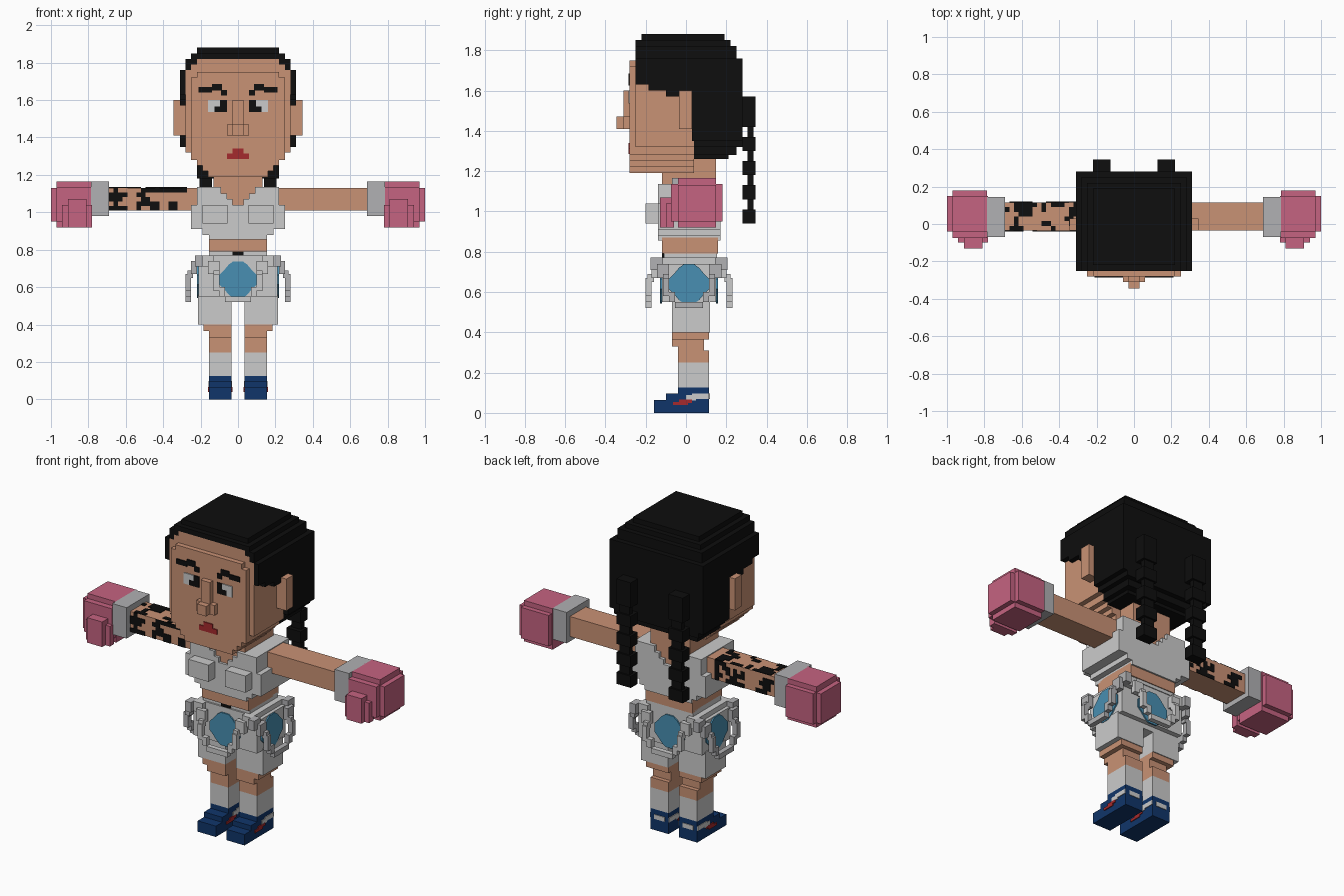
import bpy, bmesh, math, random

random.seed(4)


def srgb(r, g, b):
    f = lambda c: (c / 255 / 12.92) if c < 10 else ((c / 255 + 0.055) / 1.055) ** 2.4
    return (f(r), f(g), f(b), 1)


MATS = {}
for name, col in {"skin": (201, 146, 117), "black": (14, 14, 14), "white": (203, 203, 203),
                  "grey": (177, 177, 179), "pink": (197, 99, 129), "light_blue": (72, 143, 178),
                  "navy": (16, 53, 106), "red": (165, 42, 45)}.items():
    MATS[name] = bpy.data.materials.new(name)
    MATS[name].diffuse_color = srgb(*col)


def finish(name, mat, bm):
    bmesh.ops.recalc_face_normals(bm, faces=bm.faces)
    me = bpy.data.meshes.new(name)
    bm.to_mesh(me)
    bm.free()
    me.materials.append(MATS[mat])
    bpy.context.collection.objects.link(bpy.data.objects.new(name, me))


def part(name, mat, boxes, mirror=False):
    """One object from boxes (x0, x1, y0, y1, z0, z1), optionally mirrored in x."""
    if mirror:
        boxes = boxes + [(-b[1], -b[0]) + tuple(b[2:]) for b in boxes]
    bm = bmesh.new()
    for b in boxes:
        vs = bmesh.ops.create_cube(bm, size=1)["verts"]
        for v in vs:
            for i in range(3):
                v.co[i] = b[2 * i] if v.co[i] < 0 else b[2 * i + 1]
    finish(name, mat, bm)


def rows(table, y0, y1):
    """Centred slabs from (half width, z0, z1)."""
    return [(-w, w, y0, y1, a, b) for w, a, b in table]


# Head: stepped jaw, raised face panel, nose and ears
jaw = [(.16, 1.19, 1.22), (.19, 1.22, 1.25), (.22, 1.25, 1.28), (.25, 1.28, 1.32)]
part("head", "skin", rows(jaw + [(.28, 1.32, 1.76), (.25, 1.76, 1.79), (.22, 1.79, 1.82)], -.25, .04))
part("face_panel", "skin", rows([(.16, 1.19, 1.22), (.19, 1.22, 1.25), (.22, 1.25, 1.28),
                                 (.25, 1.28, 1.72), (.22, 1.72, 1.75)], -.28, -.25))
part("nose", "skin", [(-.03, .03, -.31, -.28, 1.41, 1.6), (-.06, .06, -.31, -.28, 1.41, 1.47),
                      (-.03, .03, -.345, -.31, 1.41, 1.47)])
part("ears", "skin", [(.28, .345, -.035, .03, 1.41, 1.6)], True)
part("neck", "skin", [(-.13, .13, -.12, .15, 1.1, 1.27)])

# Painted face details
F0, F1 = -.286, -.28
part("eyebrows", "black", [(.14, .21, F0, F1, 1.64, 1.67), (.085, .14, F0, F1, 1.65, 1.685),
                           (.06, .09, F0, F1, 1.625, 1.655)], True)
part("eye_whites", "white", [(.125, .16, F0, F1, 1.535, 1.6), (.095, .125, F0, F1, 1.567, 1.6)], True)
part("pupils", "black", [(.06, .095, F0, F1, 1.535, 1.6), (.095, .125, F0, F1, 1.535, 1.567)], True)
part("mouth", "red", [(-.06, .06, F0, F1, 1.285, 1.315), (-.03, .03, F0, F1, 1.315, 1.34)])

# Hair: stepped crown, side locks and the back block
part("hair_crown", "black", [(-.22, .22, -.22, .19, 1.85, 1.88), (-.25, .25, -.25, .22, 1.82, 1.85),
                             (-.28, .28, .03, .25, 1.76, 1.82)])
part("hair_sides", "black", [(.22, .28, -.25, .04, 1.79, 1.82), (.25, .28, -.25, .04, 1.76, 1.79),
                             (.28, .31, -.25, .04, 1.63, 1.76), (.28, .31, -.185, .04, 1.6, 1.63),
                             (.28, .31, -.1, -.035, 1.57, 1.6)], True)
part("hair_back", "black", [(-.31, .31, .03, .28, 1.35, 1.76), (-.28, .28, .03, .28, 1.32, 1.35),
                            (-.25, .25, .03, .25, 1.28, 1.32), (-.22, .22, .03, .21, 1.26, 1.28)])

# Two braids made of beads on a thin cord
beads = [(1.42, 1.57), (1.3, 1.37), (1.18, 1.25), (1.06, 1.13), (.94, 1.01)]
part("braids", "black", [(.125, .22, .28, .345, a, b) for a, b in beads]
     + [(.14, .205, .305, .335, .97, 1.45)], True)

# Torso: waist, crop top with straps, open neckline
part("waist", "skin", [(-.155, .155, -.12, .16, .79, .87)])
part("upper_chest", "skin", [(-.12, .12, -.125, .15, 1.0, 1.12)])
part("crop_top", "white", [(-.155, .155, -.14, .17, .855, .88), (-.19, .19, -.14, .17, .88, .91),
                           (-.25, .25, -.14, .17, .91, 1.04)])
part("straps", "white", [(.09, .22, -.14, .17, 1.04, 1.135), (.06, .09, -.14, .17, 1.04, 1.1),
                         (.03, .06, -.14, .17, 1.04, 1.07)], True)
part("bust_panels", "white", [(.055, .19, -.2, -.14, .94, 1.04)], True)

# Arms, cuffs, gloves
part("arms", "skin", [(.2, .7, -.035, .115, 1.01, 1.13)], True)
part("cuffs", "grey", [(.69, .785, -.07, .145, .98, 1.165)], True)
part("gloves", "pink", [(.78, .97, -.04, .15, .92, 1.165), (.785, 1.0, -.04, .15, .95, 1.13),
                        (.785, .97, -.075, .18, .95, 1.135)], True)
part("glove_thumbs", "pink", [(.81, .91, -.13, -.06, .92, 1.07), (.78, .94, -.1, -.06, .92, 1.04)], True)

# Blotched pattern on one arm, as thin plates on its front, top and back
c, e = .0245, .004
spots = []
for face in range(3):
    n = 5 if face < 2 else 6
    cells = set()
    for k in range(21):
        i, j = random.randrange(17), random.randrange(n)
        for s in range(random.randint(2, 4)):
            cells.add((i, j))
            if random.random() < .5:
                i = min(16, max(0, i + random.choice((-1, 1))))
            else:
                j = min(n - 1, max(0, j + random.choice((-1, 1))))
    for i, j in cells:
        x = -.69 + i * c
        if face < 2:
            y = -.035 - e if face == 0 else .115
            spots.append((x, x + c, y, y + e, 1.01 + j * .024, 1.034 + j * .024))
        else:
            spots.append((x, x + c, -.035 + j * .025, -.01 + j * .025, 1.13, 1.13 + e))
part("arm_pattern", "black", spots)

# Shorts with a belt clasp
part("shorts_top", "white", [(-.155, .155, -.11, .155, .77, .8), (-.19, .19, -.12, .15, .74, .77),
                             (-.21, .21, -.12, .15, .55, .74), (-.2, .2, -.07, .12, .52, .55)])
part("shorts_legs", "white", [(.035, .215, -.07, .12, .4, .56)], True)
part("belt_clasp", "black", [(-.03, .03, -.118, -.11, .77, .8)])


# Round badge and hanging trim on each of the four sides of the shorts
def place(side, u, d, z):
    """side: local (u along the face, d outwards) to world."""
    return {"front": (u, -d, z), "back": (u, d, z), "right": (d, u + .015, z), "left": (-d, u + .015, z)}[side]


trim = [(.1, .13, -.03, 0, .58, .67), (.07, .1, -.03, 0, .55, .6), (-.07, .07, -.03, 0, .52, .55),
        (.1, .16, -.06, -.03, .67, .74), (.1, .13, -.04, -.01, .65, .69), (.13, .19, -.09, -.05, .71, .77)]
trim += [(-b[1], -b[0]) + b[2:] for b in trim]
outline = [(.1, .025), (.075, .05), (.05, .08), (.025, .098)]
outline += [(-u, v) for u, v in reversed(outline)]
outline += [(-u, -v) for u, v in outline]
for side, face, outer in (("front", .12, .2), ("back", .15, .23), ("left", .21, .28), ("right", .21, .28)):
    boxes = []
    for u0, u1, d0, d1, z0, z1 in trim:
        p, q = place(side, u0, outer + d0, z0), place(side, u1, outer + d1, z1)
        boxes.append(tuple(f(p[i], q[i]) for i in range(3) for f in (min, max)))
    part(side + "_trim", "white" if side in ("front", "back") else "grey", boxes)
    bm = bmesh.new()
    ring = [[bm.verts.new(place(side, u, face + d, .64 + v)) for u, v in outline] for d in (-.001, .008)]
    for r in ring:
        bm.faces.new(r)
    for i in range(len(outline)):
        k = (i + 1) % len(outline)
        bm.faces.new((ring[0][i], ring[0][k], ring[1][k], ring[1][i]))
    finish(side + "_badge", "light_blue", bm)

# Legs, socks and shoes
part("legs", "skin", [(.035, .185, -.07, .115, .365, .4), (.035, .155, -.07, .09, .33, .365),
                      (.035, .155, -.04, .09, .31, .33), (.035, .155, -.04, .115, .25, .31)], True)
part("socks", "white", [(.035, .155, -.04, .115, .125, .25)], True)
part("shoes", "navy", [(.035, .155, -.16, .115, 0, .065), (.035, .155, -.1, .115, .065, .095),
                       (.035, .155, -.04, .115, .095, .125)], True)
part("shoe_stripes", "white", [(x, x + .004, a, b, z, z + .027) for x in (.031, .155)
                               for a, b, z in ((.03, .115, .07), (0, .05, .062))]
     + [(.06, .13, .115, .119, .068, .095)], True)
part("shoe_flashes", "red", [(x, x + .005, a, b, z, z + .016) for x in (.03, .155)
                             for a, b, z in ((-.065, .01, .038), (-.035, .03, .05))], True)
